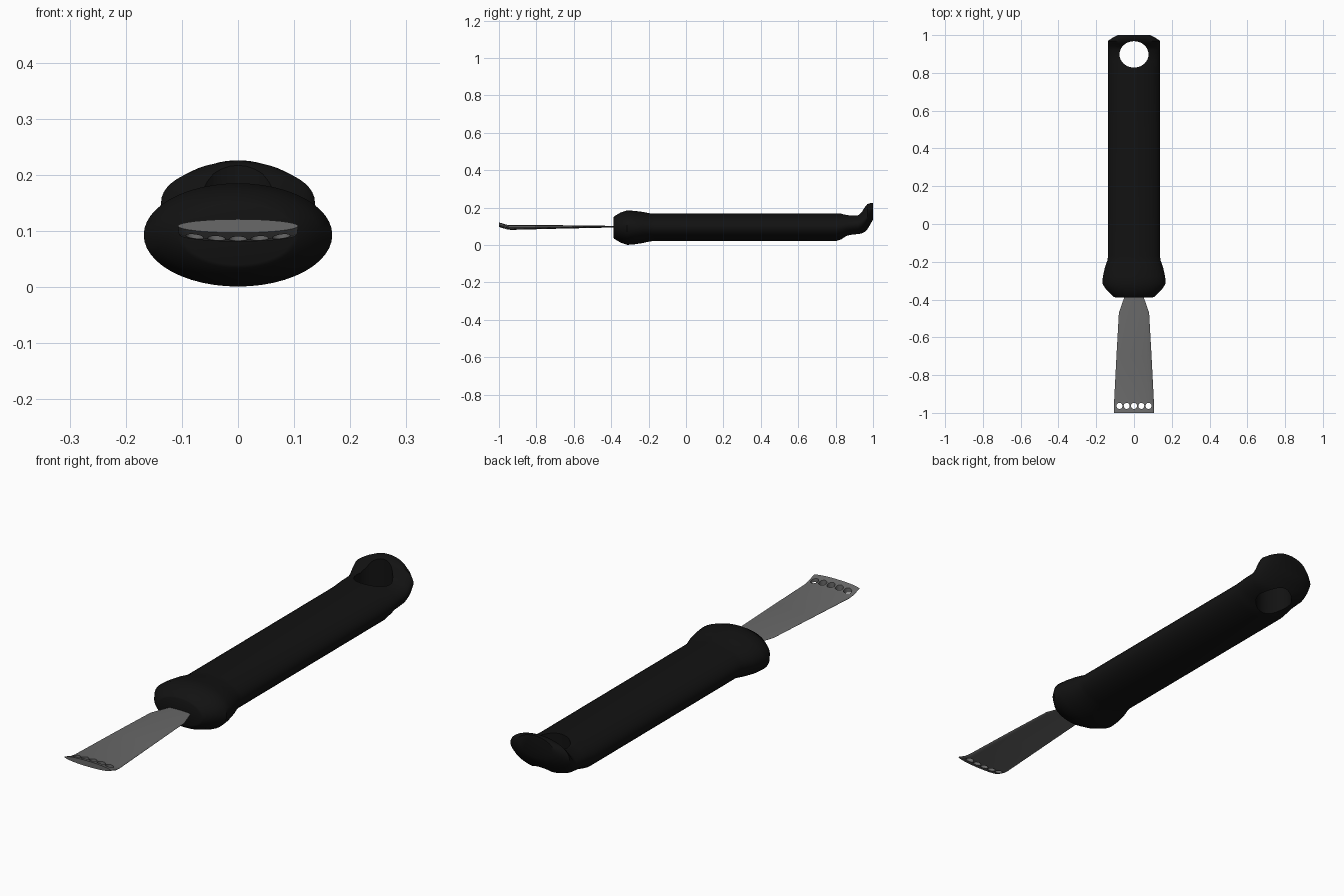
import bpy, bmesh, math

if "Cube" in bpy.data.objects:
    bpy.data.objects.remove(bpy.data.objects["Cube"])


def material(name, v):
    m = bpy.data.materials.new(name)
    m.diffuse_color = (v, v, v, 1)
    m.use_nodes = True
    m.node_tree.nodes["Principled BSDF"].inputs["Base Color"].default_value = m.diffuse_color
    return m


def loft(name, sections, sides, mat):
    """Skin ellipses given as (y, half width, bottom z, top z)."""
    bm = bmesh.new()
    rings = []
    for y, w, lo, hi in sections:
        ring = []
        for i in range(sides):
            a = 2 * math.pi * i / sides
            ring.append(bm.verts.new((w * math.cos(a), y,
                                      (lo + hi) / 2 + (hi - lo) / 2 * math.sin(a))))
        rings.append(ring)
    for r, s in zip(rings, rings[1:]):
        for i in range(sides):
            j = (i + 1) % sides
            bm.faces.new((r[i], r[j], s[j], s[i]))
    bm.faces.new(rings[0])
    bm.faces.new(rings[-1])
    bmesh.ops.recalc_face_normals(bm, faces=bm.faces)
    me = bpy.data.meshes.new(name)
    bm.to_mesh(me)
    bm.free()
    ob = bpy.data.objects.new(name, me)
    bpy.context.collection.objects.link(ob)
    me.materials.append(mat)
    return ob


def drill(ob, x, y, rx, ry, sides):
    """Cut a vertical elliptical hole through the object."""
    bpy.ops.mesh.primitive_cylinder_add(vertices=sides, radius=1, depth=1, location=(x, y, 0.1))
    cutter = bpy.context.object
    cutter.scale = (rx, ry, 1)
    cutter.hide_render = True
    mod = ob.modifiers.new("hole", 'BOOLEAN')
    mod.operation = 'DIFFERENCE'
    mod.solver = 'EXACT'
    mod.object = cutter
    bpy.context.view_layer.objects.active = ob
    bpy.ops.object.modifier_apply(modifier=mod.name)
    bpy.data.objects.remove(cutter)


def smooth(ob, deg):
    bpy.ops.object.select_all(action='DESELECT')
    ob.select_set(True)
    bpy.context.view_layer.objects.active = ob
    bpy.ops.object.shade_smooth_by_angle(angle=math.radians(deg))


# Handle: flared collar, straight grip, upturned end
handle = loft("handle", [
    (-0.388, 0.10, 0.040, 0.148), (-0.385, 0.108, 0.034, 0.153),
    (-0.35, 0.145, 0.013, 0.174), (-0.315, 0.168, 0.001, 0.185),
    (-0.28, 0.165, 0.003, 0.183), (-0.23, 0.154, 0.011, 0.177),
    (-0.19, 0.140, 0.020, 0.169), (-0.17, 0.138, 0.021, 0.168),
    (0.80, 0.138, 0.021, 0.168), (0.83, 0.138, 0.030, 0.168),
    (0.86, 0.138, 0.042, 0.168), (0.92, 0.138, 0.049, 0.168),
    (0.94, 0.138, 0.056, 0.183), (0.955, 0.139, 0.066, 0.205),
    (0.97, 0.137, 0.085, 0.219), (0.985, 0.115, 0.110, 0.224),
    (1.00, 0.085, 0.136, 0.226)], 48, material("black_plastic", 0.006))
drill(handle, 0, 0.898, 0.077, 0.07, 32)
smooth(handle, 35)

# Blade: thin lens section, widening to a slightly upturned tip
blade = loft("blade", [
    (-0.35, 0.045, 0.094, 0.100), (-0.39, 0.052, 0.094, 0.101),
    (-0.47, 0.080, 0.092, 0.105), (-0.70, 0.093, 0.087, 0.106),
    (-0.935, 0.105, 0.081, 0.106), (-0.96, 0.106, 0.084, 0.109),
    (-1.00, 0.107, 0.097, 0.121)], 32, material("steel", 0.14))
for i in range(-2, 3):
    drill(blade, i * 0.0385, -0.963, 0.016, 0.016, 20)
smooth(blade, 30)
